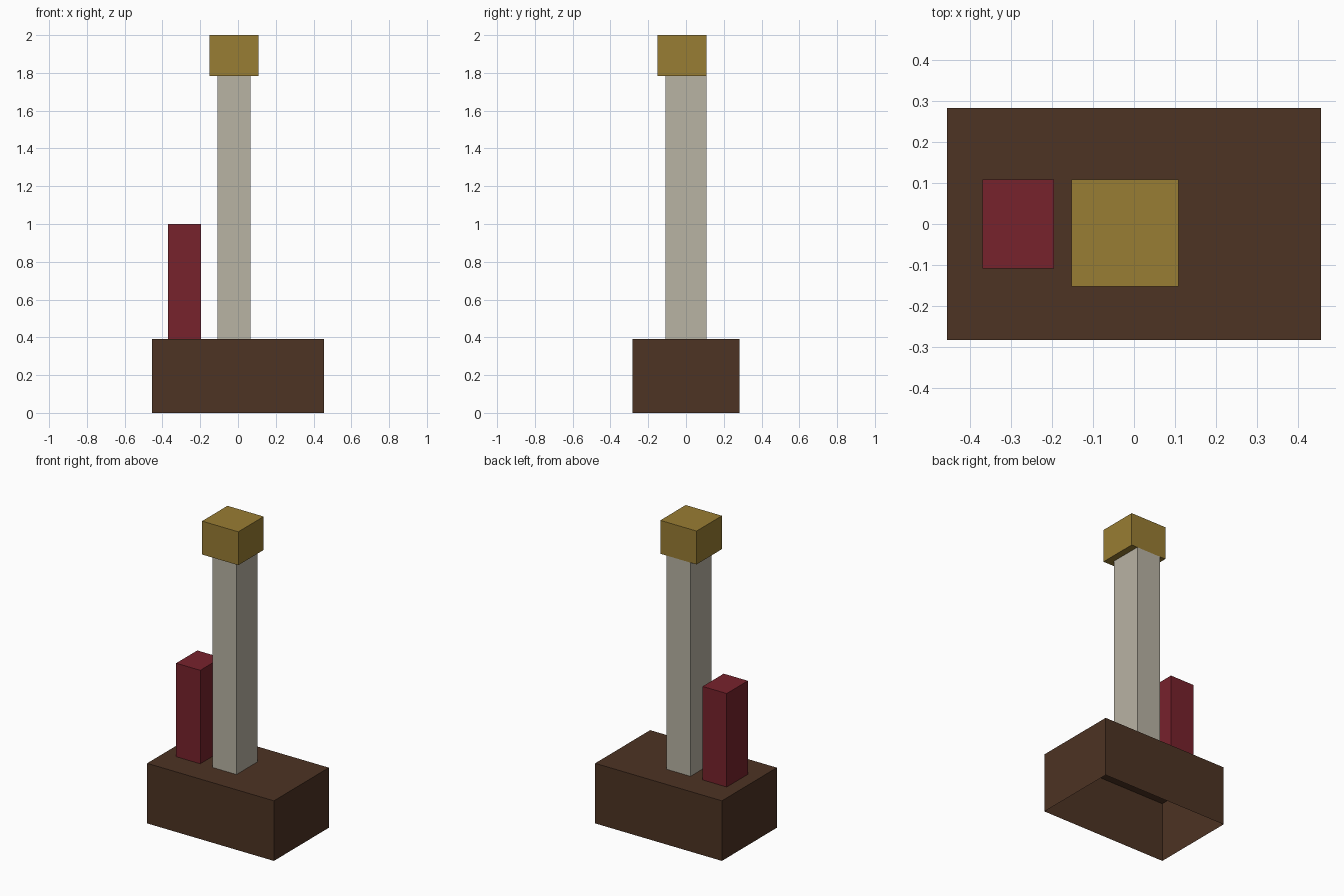
import bpy
import bmesh
from mathutils import Vector

if "Cube" in bpy.data.objects:
    bpy.data.objects.remove(bpy.data.objects["Cube"])

U = 2 / 46  # the model sits on a regular grid, 46 units tall


def material(name, rgb):
    """Flat colour given as sRGB 0-255, stored linear."""
    def lin(c):
        c /= 255
        return c / 12.92 if c <= 0.04045 else ((c + 0.055) / 1.055) ** 2.4
    m = bpy.data.materials.new(name)
    m.diffuse_color = (*[lin(c) for c in rgb], 1)
    m.use_nodes = True
    m.node_tree.nodes["Principled BSDF"].inputs["Base Color"].default_value = m.diffuse_color
    return m


def box(name, lo, hi, mat, open_bottom=False, open_top=False):
    """Box between two grid corners, optionally without end faces."""
    lo, hi = Vector(lo) * U, Vector(hi) * U
    bm = bmesh.new()
    bmesh.ops.create_cube(bm, size=1)
    for v in bm.verts:
        v.co = [(lo[i] + hi[i]) / 2 + v.co[i] * (hi[i] - lo[i]) for i in range(3)]
    bm.normal_update()
    ends = [f for f in bm.faces
            if (open_bottom and f.normal.z < -0.5) or (open_top and f.normal.z > 0.5)]
    bmesh.ops.delete(bm, geom=ends, context='FACES')
    mesh = bpy.data.meshes.new(name)
    bm.to_mesh(mesh)
    bm.free()
    mesh.materials.append(mat)
    obj = bpy.data.objects.new(name, mesh)
    bpy.context.collection.objects.link(obj)
    return obj


brown = material("dark brown", (77, 51, 35))
red = material("dark red", (119, 34, 44))
stone = material("pale stone", (185, 179, 164))
gold = material("old gold", (153, 125, 51))

# Hollow base, open underneath
box("base", (-10.5, -6.5, 0), (10.5, 6.5, 9), brown, open_bottom=True)
# Short side post
box("short_post", (-8.5, -2.5, 9), (-4.5, 2.5, 23), red, open_bottom=True)
# Tall column
box("column", (-2.5, -2.5, 9), (1.5, 2.5, 41), stone, open_bottom=True, open_top=True)
# Cap, flush with the back of the column
box("cap", (-3.5, -3.5, 41), (2.5, 2.5, 46), gold)
